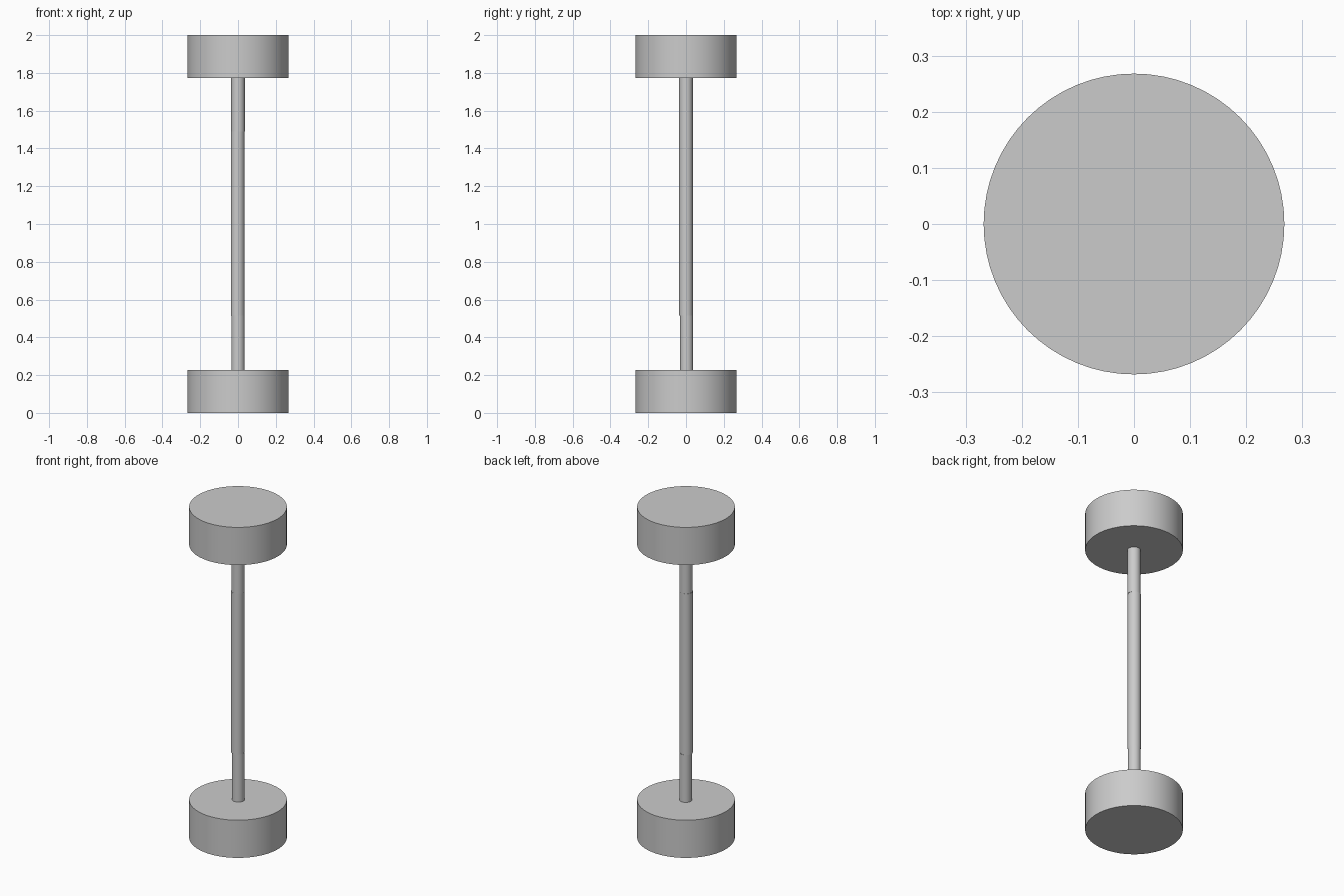
import bpy
import math

cube = bpy.data.objects.get("Cube")
if cube:
    bpy.data.objects.remove(cube, do_unlink=True)

# Single grey metal colour
GREY = (0.6, 0.6, 0.6, 1.0)
metal = bpy.data.materials.new("plain grey")
metal.use_nodes = True
metal.diffuse_color = GREY
metal.node_tree.nodes["Principled BSDF"].inputs["Base Color"].default_value = GREY


def upright_cylinder(name, radius, bottom, top, x=0.0, y=0.0, sides=48):
    """Smooth cylinder with crisp rims, spanning bottom to top."""
    bpy.ops.mesh.primitive_cylinder_add(
        vertices=sides, radius=radius, depth=top - bottom,
        location=(x, y, (bottom + top) / 2))
    part = bpy.context.object
    part.name = name
    part.data.materials.append(metal)
    bpy.ops.object.shade_smooth_by_angle(angle=math.radians(30))
    return part


# Matching end weights
WEIGHT_RADIUS, WEIGHT_HEIGHT = 0.268, 0.228
for name, base in (("lower_weight", 0.0), ("upper_weight", 2.0 - WEIGHT_HEIGHT)):
    upright_cylinder(name, WEIGHT_RADIUS, base, base + WEIGHT_HEIGHT, sides=64)

# Bar in three lengths, the joints very slightly out of line
LOW_JOINT, HIGH_JOINT, SINK = 0.515, 1.49, 0.01
upright_cylinder("lower_bar", 0.035, WEIGHT_HEIGHT - SINK, LOW_JOINT, y=0.003)
upright_cylinder("middle_bar", 0.036, LOW_JOINT, HIGH_JOINT, x=-0.002)
upright_cylinder("upper_bar", 0.036, HIGH_JOINT, 2.0 - WEIGHT_HEIGHT + SINK)
